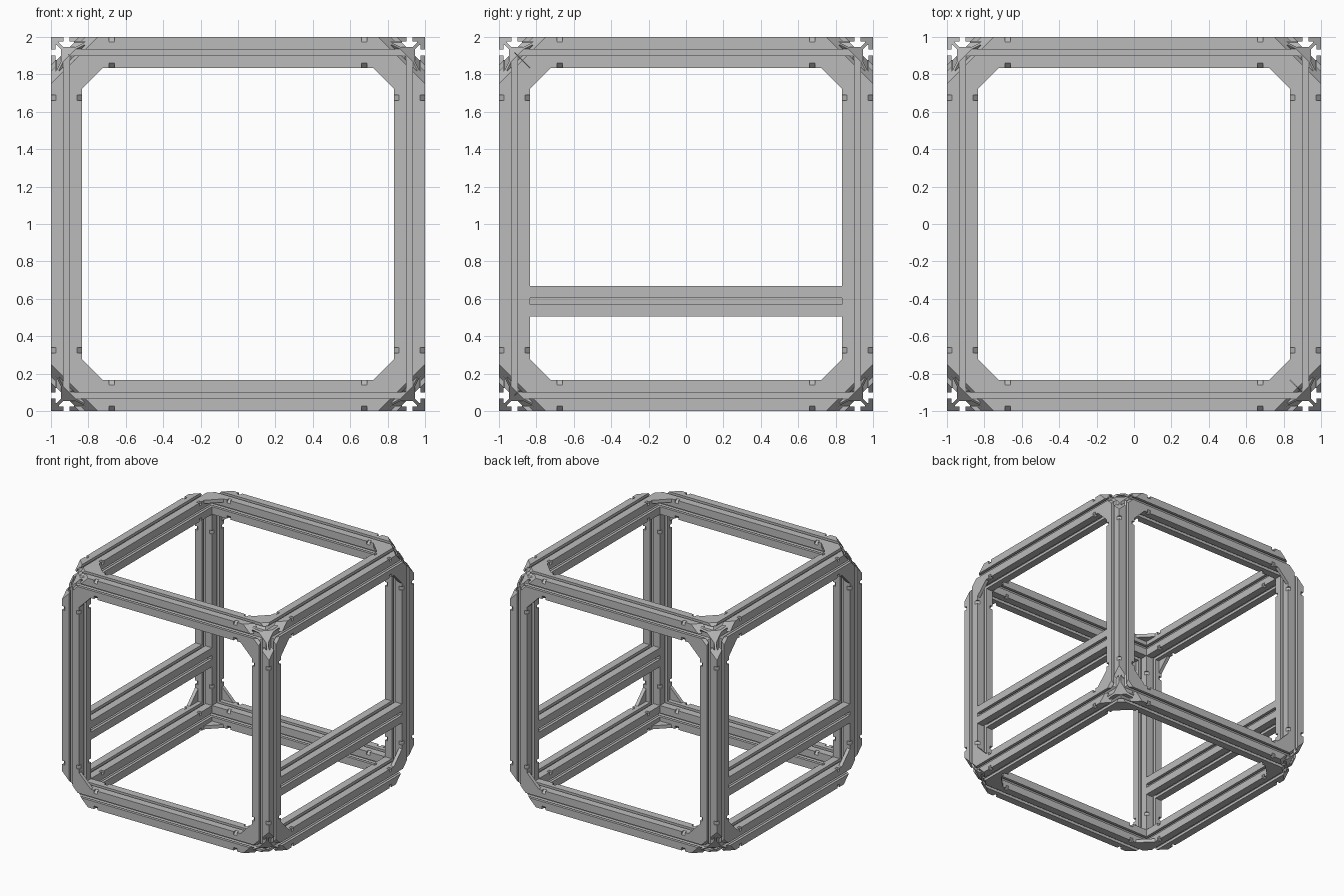
import bpy, bmesh
from math import radians
from mathutils import Matrix, Vector

if "Cube" in bpy.data.objects:
    bpy.data.objects.remove(bpy.data.objects["Cube"], do_unlink=True)

WIDTH = 0.165          # width of an extrusion
H = WIDTH / 2
C = 1 - H              # distance of extrusion axes from the centre
CUT = 0.25             # corner truncation: sum of distances to the outer faces
LIFT = Matrix.Translation((0, 0, 1))

metal = bpy.data.materials.new("grey metal")
metal.use_nodes = True
metal.diffuse_color = (0.5, 0.5, 0.5, 1)
metal.node_tree.nodes["Principled BSDF"].inputs["Base Color"].default_value = (0.5, 0.5, 0.5, 1)


def add_object(name, mesh, matrix=Matrix()):
    obj = bpy.data.objects.new(name, mesh)
    obj.matrix_world = matrix
    bpy.context.scene.collection.objects.link(obj)
    return obj


def to_mesh(bm, name):
    bmesh.ops.recalc_face_normals(bm, faces=bm.faces[:])
    mesh = bpy.data.meshes.new(name)
    bm.to_mesh(mesh)
    bm.free()
    mesh.materials.append(metal)
    return mesh


def prism(name, points, z0, z1):
    """Extrude a flat outline from z0 to z1."""
    bm = bmesh.new()
    face = bm.faces.new([bm.verts.new((x, y, z0)) for x, y in points])
    top = bmesh.ops.extrude_face_region(bm, geom=[face])["geom"]
    bmesh.ops.translate(bm, vec=(0, 0, z1 - z0),
                        verts=[v for v in top if isinstance(v, bmesh.types.BMVert)])
    return to_mesh(bm, name)


def slot_profile(cx, cy):
    """Square section with an undercut slot in each side."""
    half = [(0.0165, H), (0.0165, 0.058), (0.04, 0.058), (0.04, 0.052), (0.018, 0.03)]
    side = [(-x, y) for x, y in half] + half[::-1] + [(H, H)]
    points = []
    for k in range(4):
        turn = Matrix.Rotation(radians(-90 * k), 2)
        points += [turn @ Vector(p) for p in side]
    return [(p.x + cx, p.y + cy) for p in points]


def clip_solid():
    """Convex envelope: mitred ends with the frame corner sliced off."""
    bm = bmesh.new()
    bmesh.ops.create_cube(bm, size=4)
    for s in (1, -1):
        for normal, offset in (((1, 0, s), 0), ((0, 1, s), 0), ((-1, -1, s), 3 - CUT)):
            n = Vector(normal)
            bmesh.ops.bisect_plane(bm, geom=bm.verts[:] + bm.edges[:] + bm.faces[:],
                                   plane_co=n * offset / n.length_squared,
                                   plane_no=n, clear_outer=True)
            bmesh.ops.holes_fill(bm, edges=[e for e in bm.edges if e.is_boundary], sides=0)
    return to_mesh(bm, "end_clip")


def notch_solid():
    """Small pockets in the long edges near both ends."""
    bm = bmesh.new()
    for sx in (-1, 1):
        for sy in (-1, 1):
            for sz in (-1, 1):
                place = (Matrix.Translation((-C + sx * H, -C + sy * H, sz * 0.675))
                         @ Matrix.Rotation(radians(45), 4, "Z")
                         @ Matrix.Diagonal((0.038, 0.038, 0.032, 1)))
                bmesh.ops.create_cube(bm, size=1, matrix=place)
    return to_mesh(bm, "edge_notches")


# One mitred extrusion, baked from its cutters
beam = add_object("beam_blank", prism("beam_blank", slot_profile(-C, -C), -1.1, 1.1))
helpers = [beam]
for cutter_mesh, operation in ((clip_solid(), "INTERSECT"), (notch_solid(), "DIFFERENCE")):
    cutter = add_object(cutter_mesh.name, cutter_mesh)
    cutter.hide_render = True
    helpers.append(cutter)
    mod = beam.modifiers.new(operation.title(), "BOOLEAN")
    mod.operation = operation
    mod.solver = "EXACT"
    mod.object = cutter
bpy.context.view_layer.update()
graph = bpy.context.evaluated_depsgraph_get()
beam_mesh = bpy.data.meshes.new_from_object(beam.evaluated_get(graph))
beam_mesh.name = "frame_beam"
beam_mesh.materials.clear()
beam_mesh.materials.append(metal)
for helper in helpers:
    bpy.data.objects.remove(helper, do_unlink=True)

# Twelve frame beams: four along each axis
axes = {"post": Matrix(),
        "cross_beam": Matrix.Rotation(radians(90), 4, "Y"),
        "side_beam": Matrix.Rotation(radians(90), 4, "X")}
for name, turn in axes.items():
    for k in range(4):
        spin = Matrix.Rotation(radians(90 * k), 4, "Z")
        add_object(f"{name}_{k + 1}", beam_mesh, LIFT @ turn @ spin)

# Triangular corner plates flush with all six faces
inner = 1 - WIDTH
leg = 0.112
plate_mesh = prism("corner_plate", [(inner, inner), (inner - leg, inner), (inner, inner - leg)],
                   0.97, 1.0)
faces = {"top": Matrix(), "bottom": Matrix.Rotation(radians(180), 4, "X"),
         "front": Matrix.Rotation(radians(90), 4, "X"),
         "back": Matrix.Rotation(radians(-90), 4, "X"),
         "left": Matrix.Rotation(radians(90), 4, "Y"),
         "right": Matrix.Rotation(radians(-90), 4, "Y")}
for name, turn in faces.items():
    for k in range(4):
        spin = Matrix.Rotation(radians(90 * k), 4, "Z")
        add_object(f"{name}_corner_plate_{k + 1}", plate_mesh, LIFT @ turn @ spin)

# Low rails between the posts on both sides
rail_mesh = prism("side_rail", slot_profile(0, 0), -inner, inner)
for name, x in (("left_rail", C), ("right_rail", -C)):
    add_object(name, rail_mesh, Matrix.Translation((x, 0, 0.587)) @ axes["side_beam"])
